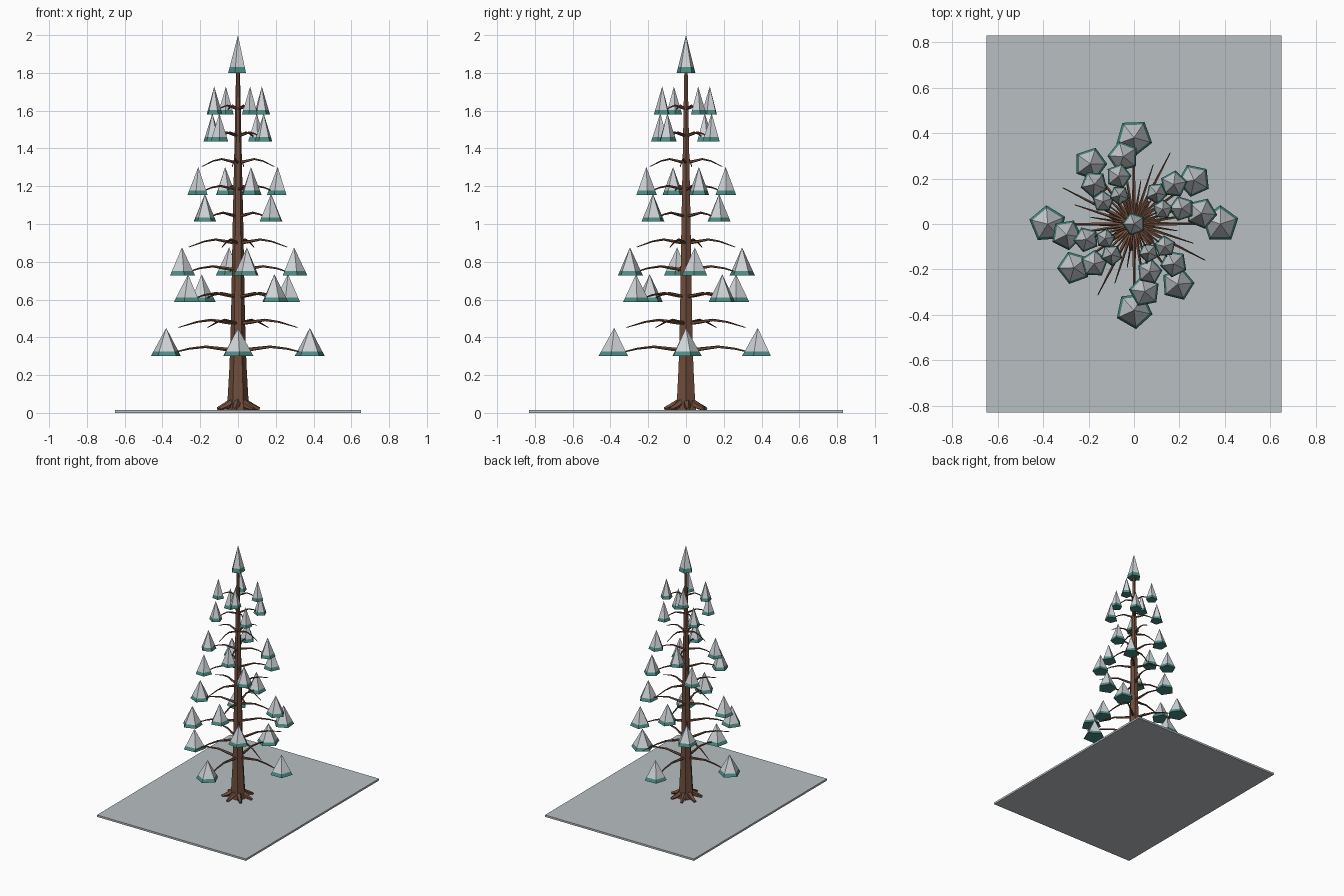
import bpy, bmesh, math
from mathutils import Vector, Matrix

cube = bpy.data.objects.get("Cube")
if cube:
    bpy.data.objects.remove(cube)


def material(name, rgb):
    m = bpy.data.materials.new(name)
    m.use_nodes = True
    m.diffuse_color = (*rgb, 1)
    m.node_tree.nodes["Principled BSDF"].inputs["Base Color"].default_value = (*rgb, 1)
    return m


BARK = material("brown bark", (0.16, 0.075, 0.045))
NEEDLES = material("teal needles", (0.07, 0.26, 0.23))
SNOW = material("pale snow", (0.62, 0.65, 0.67))
GROUND = material("grey ground", (0.48, 0.52, 0.54))


def finish(bm, name, *mats):
    bmesh.ops.recalc_face_normals(bm, faces=bm.faces)
    mesh = bpy.data.meshes.new(name)
    bm.to_mesh(mesh)
    bm.free()
    for m in mats:
        mesh.materials.append(m)
    obj = bpy.data.objects.new(name, mesh)
    bpy.context.collection.objects.link(obj)
    return obj


def add_tube(bm, path, sides, ridge=1.0):
    """Tapered flat-sided tube through (point, radius) pairs."""
    rings = []
    for i, (p, r) in enumerate(path):
        ahead = Vector(path[min(i + 1, len(path) - 1)][0])
        behind = Vector(path[max(i - 1, 0)][0])
        rot = (ahead - behind).to_track_quat('Z', 'Y')
        ring = []
        for k in range(sides):
            a = math.tau * k / sides
            rr = r * (ridge if k % 2 else 1)
            ring.append(bm.verts.new(Vector(p) + rot @ Vector((rr * math.cos(a), rr * math.sin(a), 0))))
        rings.append(ring)
    for low, high in zip(rings, rings[1:]):
        for k in range(sides):
            n = (k + 1) % sides
            bm.faces.new((low[k], low[n], high[n], high[k]))
    bm.faces.new(rings[0])
    bm.faces.new(rings[-1])


def snowy_cone(name, centre, radius, height, turn):
    """Five-sided cone: needle skirt below, snow cap above."""
    bm = bmesh.new()
    bmesh.ops.create_cone(bm, cap_ends=True, segments=5, radius1=radius, radius2=0, depth=height,
                          matrix=Matrix.Translation((0, 0, height / 2)))
    bmesh.ops.remove_doubles(bm, verts=bm.verts, dist=0.0001)
    cut = height * 0.16
    bmesh.ops.bisect_plane(bm, geom=bm.verts[:] + bm.edges[:] + bm.faces[:],
                           plane_co=(0, 0, cut), plane_no=(0, 0, 1))
    for f in bm.faces:
        f.material_index = int(f.calc_center_median().z > cut)
    obj = finish(bm, name, NEEDLES, SNOW)
    obj.location = centre
    obj.rotation_euler.z = turn


# Ground slab
bm = bmesh.new()
bmesh.ops.create_cube(bm, size=1, matrix=Matrix.Translation((0, 0, 0.0075)) @ Matrix.Diagonal((1.3, 1.66, 0.015, 1)))
finish(bm, "ground_slab", GROUND)

# Ridged trunk with a flared foot
bm = bmesh.new()
profile = [(0.01, 0.062), (0.06, 0.056), (0.25, 0.045), (0.5, 0.037), (1.0, 0.028), (1.5, 0.017), (1.82, 0.01)]
add_tube(bm, [((0, 0, z), r) for z, r in profile], 12, 0.86)
finish(bm, "trunk", BARK)

# Roots spreading over the ground
bm = bmesh.new()
for i in range(7):
    a = math.tau * i / 7 + 0.1
    c, s = math.cos(a), math.sin(a)
    add_tube(bm, [((r * c, r * s, z), w) for r, z, w in
                  ((0.03, 0.06, 0.02), (0.075, 0.035, 0.017), (0.115, 0.02, 0.01))], 5)
finish(bm, "roots", BARK)

# Tiers of four branches; each tier turns on, and every third stays bare
bm = bmesh.new()
for tier in range(10):
    reach = 0.38 - 0.0265 * tier
    base = 0.302 + 0.142 * tier
    thick = 0.011 - 0.0004 * tier
    for arm in range(4):
        a = math.radians(63 * tier + 90 * arm)
        c, s = math.cos(a), math.sin(a)
        path = [(0, 0.028, thick), (0.2, 0.036, thick * 0.9), (0.45, 0.048, thick * 0.65),
                (0.68, 0.038, thick * 0.5), (1, 0.008, 0.002)]
        add_tube(bm, [((reach * f * c, reach * f * s, base + h), w) for f, h, w in path], 5)
        if tier % 3 != 1:
            snowy_cone("foliage_%d_%d" % (tier, arm), (reach * c, reach * s, base),
                       0.083 - 0.0043 * tier, 0.148, a + 0.35 * arm)
finish(bm, "branches", BARK)

# Treetop
snowy_cone("treetop", (0, 0, 1.8), 0.052, 0.2, math.pi / 10)
